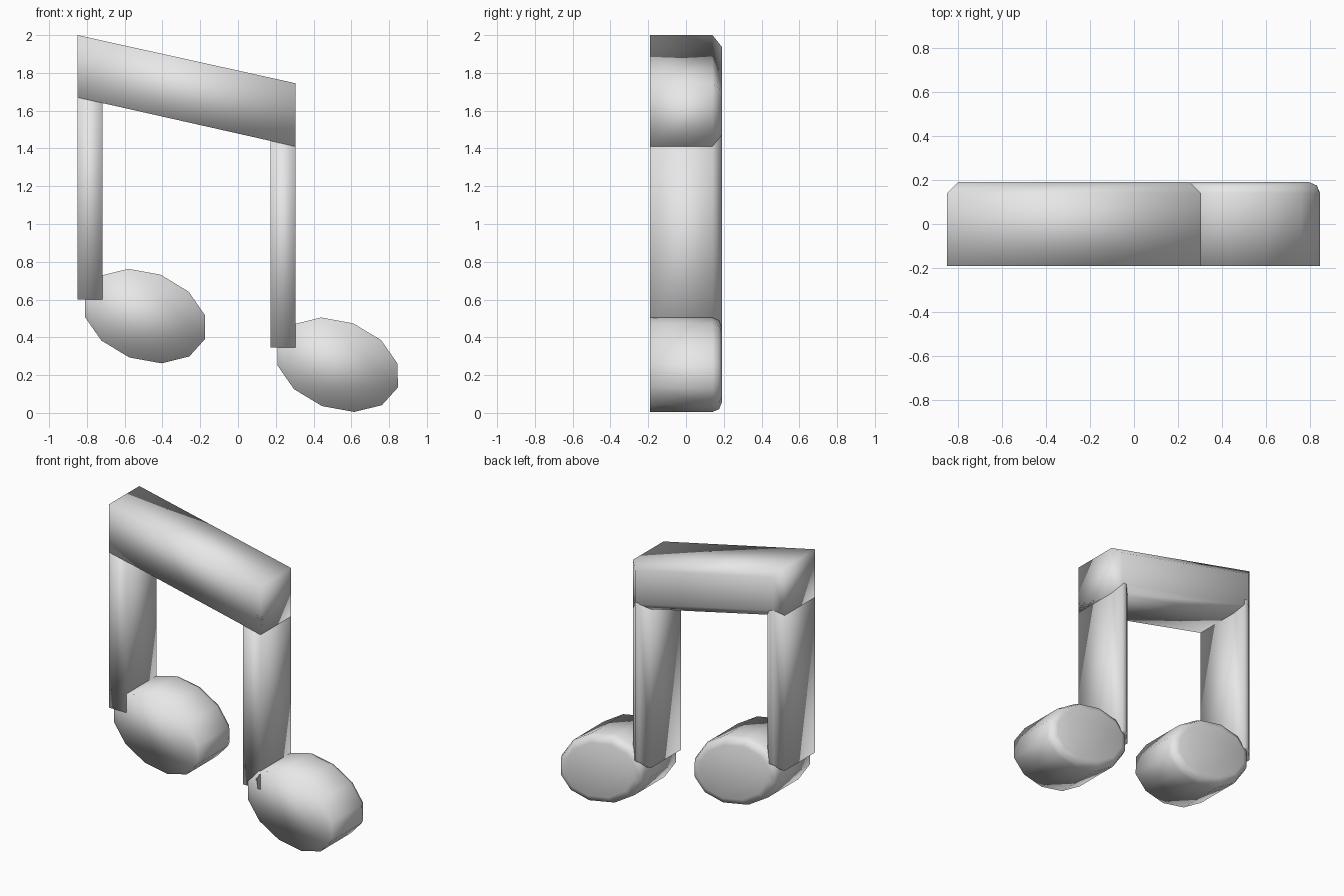
import bpy, bmesh, math

if "Cube" in bpy.data.objects:
    bpy.data.objects.remove(bpy.data.objects["Cube"])

FRONT, BACK, BEVEL = -0.19, 0.19, 0.05

grey = bpy.data.materials.new("light grey")
grey.diffuse_color = (0.8, 0.8, 0.8, 1)
grey.use_nodes = True
grey.node_tree.nodes["Principled BSDF"].inputs["Base Color"].default_value = grey.diffuse_color


def slab(name, outline, segments):
    """Extrude an x/z outline from front to back and bevel the back rim."""
    bm = bmesh.new()
    front = bm.faces.new([bm.verts.new((x, FRONT, z)) for x, z in outline])
    ext = bmesh.ops.extrude_face_region(bm, geom=[front], use_keep_orig=True)
    back_verts = [v for v in ext["geom"] if isinstance(v, bmesh.types.BMVert)]
    for v in back_verts:
        v.co.y = BACK
    bmesh.ops.recalc_face_normals(bm, faces=bm.faces)
    rim = [e for e in bm.edges if all(v.co.y > 0 for v in e.verts)]
    bmesh.ops.bevel(bm, geom=rim, offset=BEVEL, segments=segments,
                    profile=0.5, affect='EDGES')
    bmesh.ops.recalc_face_normals(bm, faces=bm.faces)
    for f in bm.faces:
        f.smooth = True
    mesh = bpy.data.meshes.new(name)
    bm.to_mesh(mesh)
    bm.free()
    mesh.materials.append(grey)
    obj = bpy.data.objects.new(name, mesh)
    bpy.context.collection.objects.link(obj)
    return obj


def box_outline(x0, x1, z0, z1):
    return [(x0, z0), (x1, z0), (x1, z1), (x0, z1)]


def head_outline(cx, cz):
    """Tilted twelve-sided oval."""
    pts = []
    for k in range(12):
        c, s = math.cos(k * math.pi / 6), math.sin(k * math.pi / 6)
        pts.append((cx + 0.3175 * c + 0.0875 * s, cz + 0.005 * c - 0.25 * s))
    return pts


# Slanted bar joining the stems
slab("beam", [(-0.85, 1.67), (0.305, 1.41), (0.305, 1.745), (-0.85, 2.0)], 1)

# Upright stems
slab("left_stem", box_outline(-0.85, -0.718, 0.60, 1.79), 1)
slab("right_stem", box_outline(0.172, 0.305, 0.345, 1.535), 1)

# Oval note heads
slab("left_head", head_outline(-0.4925, 0.5125), 2)
slab("right_head", head_outline(0.5275, 0.255), 2)
